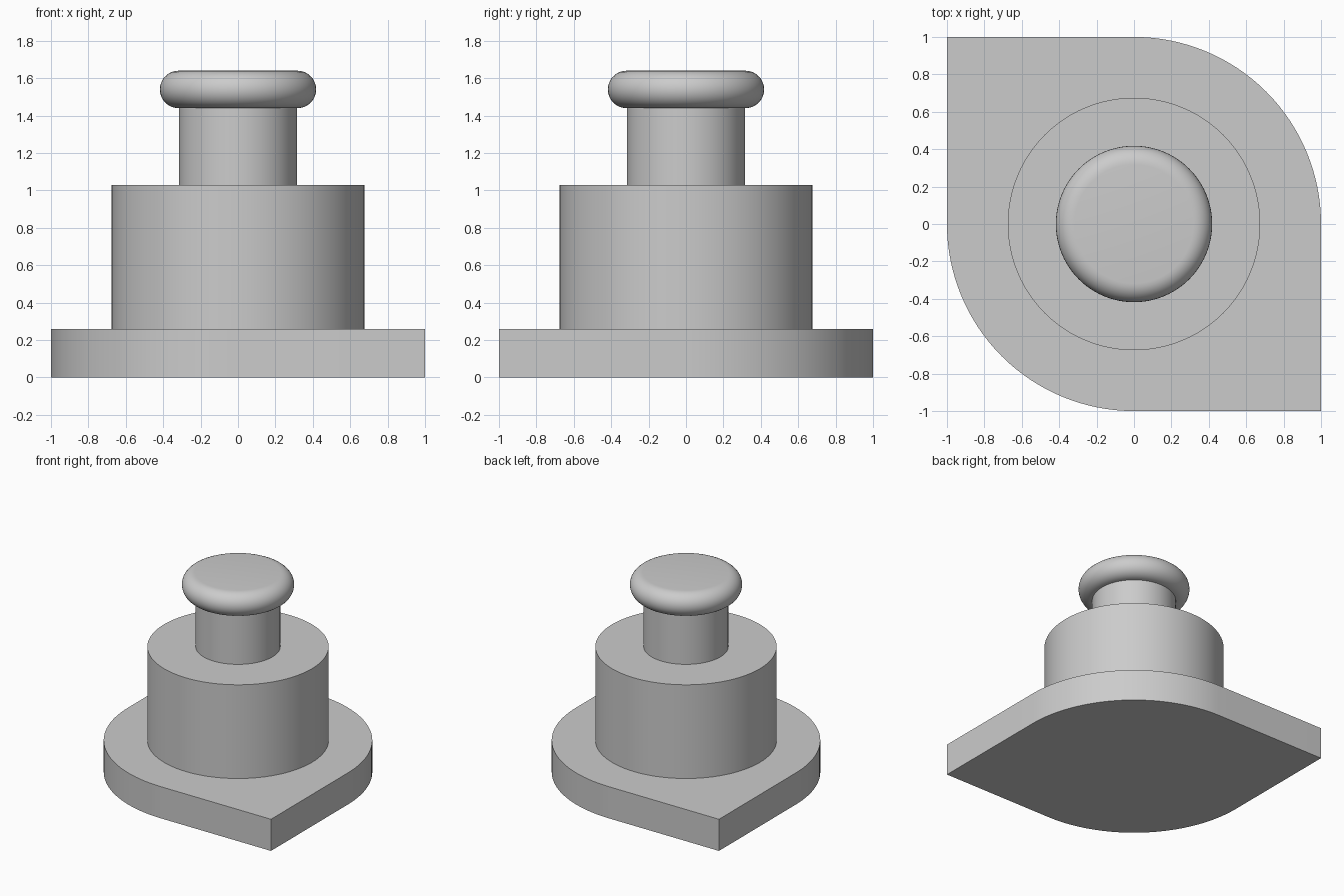
import bpy
import bmesh
from math import radians, sin, cos, pi

cube = bpy.data.objects.get("Cube")
if cube:
    bpy.data.objects.remove(cube, do_unlink=True)

grey = bpy.data.materials.new("plain grey")
grey.use_nodes = True
colour = (0.6, 0.6, 0.6, 1)
grey.diffuse_color = colour
grey.node_tree.nodes["Principled BSDF"].inputs["Base Color"].default_value = colour


def finish(name, bm):
    """Turn a bmesh into a grey object with smooth sides and sharp edges."""
    bmesh.ops.recalc_face_normals(bm, faces=bm.faces)
    mesh = bpy.data.meshes.new(name)
    bm.to_mesh(mesh)
    bm.free()
    obj = bpy.data.objects.new(name, mesh)
    bpy.context.collection.objects.link(obj)
    mesh.materials.append(grey)
    bpy.ops.object.select_all(action="DESELECT")
    obj.select_set(True)
    bpy.context.view_layer.objects.active = obj
    bpy.ops.object.shade_smooth_by_angle(angle=radians(30))
    return obj


def prism(name, outline, bottom, top):
    """Extrude a flat outline upwards."""
    bm = bmesh.new()
    face = bm.faces.new([bm.verts.new((x, y, bottom)) for x, y in outline])
    walls = bmesh.ops.extrude_face_region(bm, geom=[face], use_keep_orig=True)
    verts = [v for v in walls["geom"] if isinstance(v, bmesh.types.BMVert)]
    bmesh.ops.translate(bm, verts=verts, vec=(0, 0, top - bottom))
    return finish(name, bm)


def arc(start, end, radius, steps):
    angles = [start + (end - start) * i / steps for i in range(steps + 1)]
    return [(radius * cos(a), radius * sin(a)) for a in angles]


def circle(radius, steps=96):
    return arc(0, 2 * pi, radius, steps)[:-1]


# Base plate: two opposite corners square, the other two fully rounded
base = arc(0, pi / 2, 1, 32) + [(-1, 1)] + arc(pi, 1.5 * pi, 1, 32) + [(1, -1)]
prism("base_plate", base, 0, 0.26)

# Stepped cylinders
prism("drum", circle(0.675), 0.26, 1.03)
prism("neck", circle(0.315), 1.03, 1.45)

# Knob: flat disc with a half-round rim, spun about the centre line
rim, rim_centre, knob_height = 0.1, 0.318, 1.54
profile = [(rim_centre + x, knob_height + z) for x, z in arc(-pi / 2, pi / 2, rim, 16)]
profile = [(0, knob_height - rim)] + profile + [(0, knob_height + rim)]
bm = bmesh.new()
points = [bm.verts.new((x, 0, z)) for x, z in profile]
edges = [bm.edges.new(pair) for pair in zip(points, points[1:])]
bmesh.ops.spin(bm, geom=points + edges, cent=(0, 0, 0), axis=(0, 0, 1),
               angle=2 * pi, steps=96)
bmesh.ops.remove_doubles(bm, verts=bm.verts, dist=0.0001)
finish("knob", bm)
